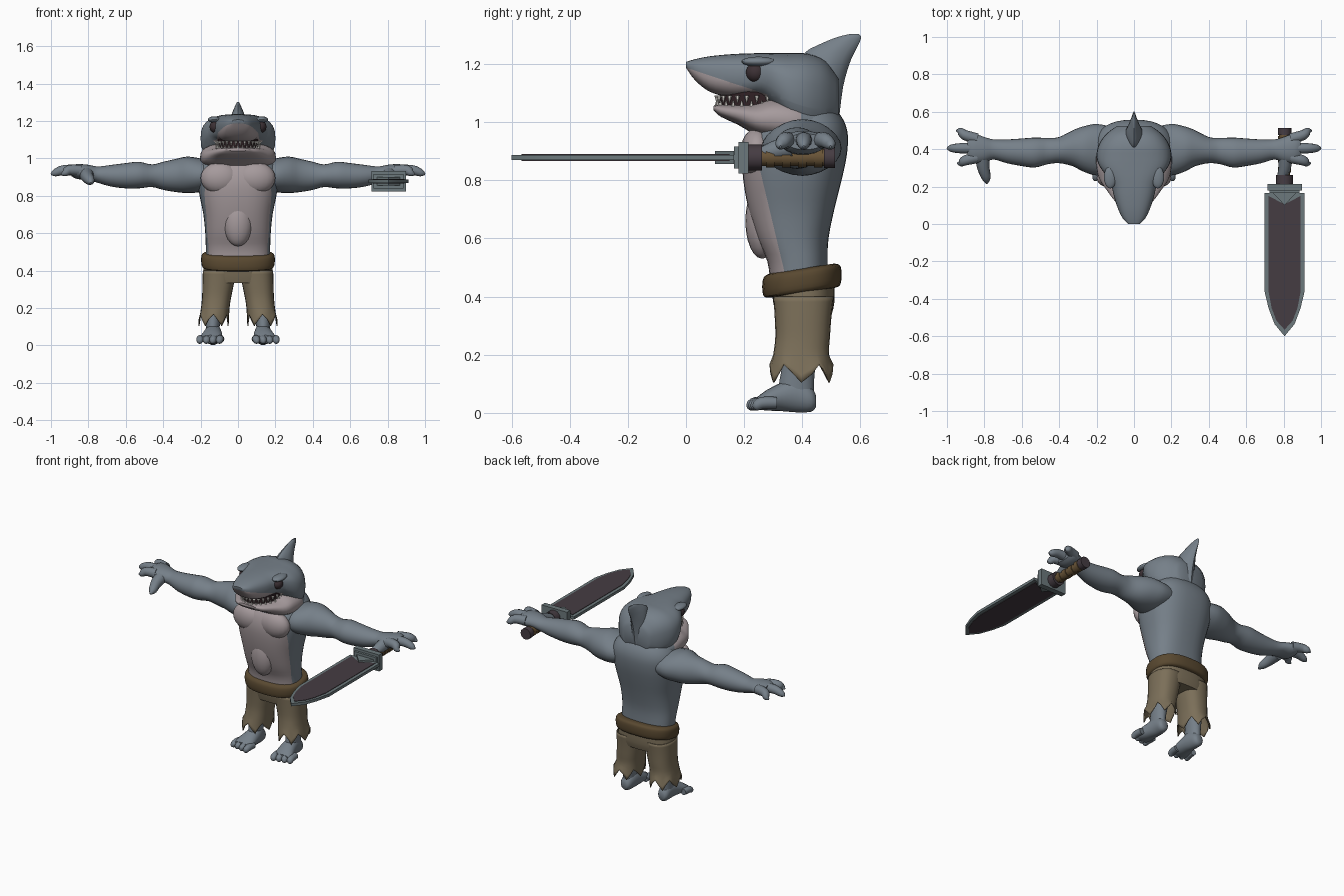
import bpy, bmesh, math
from mathutils import Matrix, Vector

cube = bpy.data.objects.get("Cube")
if cube:
    bpy.data.objects.remove(cube, do_unlink=True)


def material(name, r, g, b):
    m = bpy.data.materials.new(name)
    m.use_nodes = True
    m.diffuse_color = (r, g, b, 1)
    m.node_tree.nodes["Principled BSDF"].inputs["Base Color"].default_value = (r, g, b, 1)
    return m


SKIN = material("grey skin", .18, .215, .25)
BELLY = material("pale belly", .38, .325, .335)
CLOTH = material("tan cloth", .2, .16, .1)
BELT = material("brown belt", .1, .066, .03)
STEEL = material("steel edge", .15, .19, .2)
DARK = material("dark blade", .06, .045, .055)
GRIP = material("grip leather", .14, .088, .038)
EYE = material("eye", .045, .03, .035)
MOUTH = material("mouth", .03, .015, .018)
TOOTH = material("tooth", .8, .77, .72)
parts = []


def finish(name, bm, mats, mirror=False):
    bmesh.ops.recalc_face_normals(bm, faces=bm.faces)
    me = bpy.data.meshes.new(name)
    bm.to_mesh(me)
    bm.free()
    for m in mats:
        me.materials.append(m)
    ob = bpy.data.objects.new(name, me)
    bpy.context.collection.objects.link(ob)
    if mirror:
        ob.modifiers.new("Mirror", 'MIRROR')
    parts.append(ob)
    return ob


def spline(rows, steps):
    """Catmull-Rom through rows of any length."""
    out = []
    for i in range(len(rows) - 1):
        a, b, c, d = (rows[max(0, min(len(rows) - 1, i + k))] for k in (-1, 0, 1, 2))
        for s in range(steps):
            t = s / steps
            out.append([.5 * (2 * q + (r - p) * t + (2 * p - 5 * q + 4 * r - w) * t ** 2
                              + (3 * q - p - 3 * r + w) * t ** 3) for p, q, r, w in zip(a, b, c, d)])
    return out + [list(rows[-1])]


def skin_rings(rings, cap=True):
    bm = bmesh.new()
    vs = [[bm.verts.new(p) for p in ring] for ring in rings]
    n = len(vs[0])
    for a, b in zip(vs, vs[1:]):
        for i in range(n):
            bm.faces.new((a[i], a[(i + 1) % n], b[(i + 1) % n], b[i]))
    if cap:
        bm.faces.new(vs[0])
        bm.faces.new(vs[-1])
    return bm


def loft(rows, axis, n=24, p=2, steps=3, cap=True):
    """Rows: position on axis, then min and max on each of the other two axes."""
    others = [k for k in range(3) if k != axis]
    rings = []
    for t, u0, u1, v0, v1 in spline(rows, steps):
        ring = []
        for i in range(n):
            ang = 2 * math.pi * i / n
            c, s = math.cos(ang), math.sin(ang)
            q = [0, 0, 0]
            q[axis] = t
            q[others[0]] = (u0 + u1) / 2 + (u1 - u0) / 2 * math.copysign(abs(c) ** (2 / p), c)
            q[others[1]] = (v0 + v1) / 2 + (v1 - v0) / 2 * math.copysign(abs(s) ** (2 / p), s)
            ring.append(q)
        rings.append(ring)
    return skin_rings(rings, cap)


def sym(rows):
    """Expand a half width into a symmetric x range."""
    return [(t, -w, w, a, b) for t, w, a, b in rows]


def tube(name, path, mat, mirror=True, n=12):
    rows = spline(path, 3)
    pts = [Vector(r[:3]) for r in rows]
    rings = []
    for i, c in enumerate(pts):
        d = pts[min(i + 1, len(pts) - 1)] - pts[max(i - 1, 0)]
        u = d.cross(Vector((0, 0, 1))).normalized()
        v = u.cross(d).normalized()
        rings.append([c + rows[i][3] * (u * math.cos(a) + v * math.sin(a))
                      for a in (2 * math.pi * k / n for k in range(n))])
    return finish(name, skin_rings(rings), [mat], mirror)


def ball(name, loc, size, mat, mirror=True):
    bm = bmesh.new()
    bmesh.ops.create_uvsphere(bm, u_segments=20, v_segments=12, radius=1,
                              matrix=Matrix.Translation(loc) @ Matrix.Diagonal((*size, 1)))
    return finish(name, bm, [mat], mirror)


def prism(name, outline, z0, z1, mat):
    bm = skin_rings([[(x, y, z) for x, y in outline] for z in (z0, z1)])
    return finish(name, bm, [mat])


def cut(bm, co, no):
    bmesh.ops.bisect_plane(bm, geom=bm.verts[:] + bm.edges[:] + bm.faces[:], plane_co=co, plane_no=no)


def paint(bm, rule):
    for f in bm.faces:
        f.material_index = int(rule(f.calc_center_median()))


# Torso with pale front
bm = loft(sym([(.44, .17, .29, .49), (.52, .172, .28, .487), (.6, .175, .245, .49), (.7, .185, .215, .51),
               (.8, .205, .197, .535), (.88, .217, .195, .552), (.95, .215, .215, .557),
               (1.0, .19, .26, .545), (1.04, .15, .31, .52)]), 2, 36, 2.5)
cut(bm, (0, .335, .5), (0, 1, .24))
paint(bm, lambda c: c.y + .24 * c.z < .335 + .12)
finish("torso", bm, [SKIN, BELLY])
ball("chest_muscle", (.095, .245, .895), (.105, .058, .085), BELLY)
ball("stomach_muscle", (0, .262, .66), (.078, .058, .13), BELLY, False)

# Upper head and snout
bm = loft(sym([(0, .03, 1.187, 1.207), (.03, .06, 1.145, 1.216), (.08, .085, 1.105, 1.226),
               (.15, .108, 1.085, 1.233), (.21, .122, 1.083, 1.236), (.26, .15, 1.083, 1.237),
               (.31, .185, 1.04, 1.237), (.36, .2, .98, 1.237), (.42, .19, .95, 1.235),
               (.48, .15, .96, 1.21), (.525, .09, 1.0, 1.15)]), 1, 32, 2.6)
cut(bm, (0, 0, 1.187), (0, .33, 1))
cut(bm, (0, .39, 0), (0, 1, .1))
paint(bm, lambda c: c.z + .33 * c.y < 1.187 and c.y + .1 * c.z < .39)
finish("head", bm, [SKIN, BELLY])

# Lower jaw and throat
bm = loft(sym([(.095, .06, 1.04, 1.056), (.12, .1, 1.018, 1.06), (.18, .145, .99, 1.062),
               (.24, .185, .955, 1.066), (.3, .2, .935, 1.085), (.38, .2, .925, 1.08),
               (.46, .17, .93, 1.05)]), 1, 32, 2.5)
cut(bm, (0, .395, 1), (0, 1, 0))
paint(bm, lambda c: c.y < .395)
finish("lower_jaw", bm, [SKIN, BELLY])

# Mouth cavity and teeth
arc = [math.radians(a) for a in range(-90, 91, 12)]
prism("mouth_cavity", [(.108 * math.sin(a), .28 - .165 * math.cos(a)) for a in arc], 1.03, 1.11, MOUTH)
bm = bmesh.new()
for a in arc:
    for z, flip, shift in ((1.079, math.pi, 0), (1.062, 0, .1)):
        spot = Matrix.Translation((.117 * math.sin(a + shift), .28 - .175 * math.cos(a + shift), z))
        bmesh.ops.create_cone(bm, cap_ends=True, segments=6, radius1=.009, radius2=.001, depth=.026,
                              matrix=spot @ Matrix.Rotation(flip, 4, 'X'))
finish("teeth", bm, [TOOTH])

# Eyes, brows and head fin
ball("eye", (.118, .24, 1.17), (.034, .034, .034), EYE)
ball("brow", (.127, .25, 1.208), (.034, .06, .017), SKIN)
finish("head_fin", loft(sym([(1.0, .05, .38, .525), (1.12, .055, .4, .54), (1.2, .045, .4, .562),
                             (1.24, .033, .41, .58), (1.27, .02, .465, .595), (1.292, .011, .52, .602),
                             (1.302, .005, .56, .595)]), 2, 16, 1.6), [SKIN])

# Arms, fingers and thumbs
finish("arm", loft([(.12, .28, .52, .84, .985), (.2, .26, .535, .82, 1.0), (.27, .28, .522, .815, 1.01),
                    (.33, .31, .5, .82, .998), (.4, .325, .465, .832, .982), (.46, .32, .46, .847, .968),
                    (.53, .302, .462, .84, .982), (.6, .31, .457, .84, .975), (.68, .325, .452, .85, .965),
                    (.75, .345, .452, .87, .957), (.8, .33, .465, .885, .966), (.86, .325, .485, .89, .97),
                    (.89, .345, .475, .905, .96)], 0), [SKIN], True)
for name, y0, y1, reach in (("outer_finger", .455, .497, .95), ("middle_finger", .405, .405, 1.0),
                            ("inner_finger", .355, .325, .945)):
    tube(name, [(.84, y0, .935, .03), ((.86 + reach) / 2, (y0 + y1) / 2, .938, .027),
                (reach - .02, y1, .922, .019), (reach, y1, .915, .004)], SKIN)
tube("thumb", [(.81, .36, .915, .04), (.805, .3, .9, .033), (.79, .245, .88, .024), (.787, .215, .868, .005)], SKIN)

# Trousers with a ragged hem
finish("trouser_hips", loft(sym([(.335, .185, .31, .5), (.38, .187, .3, .51), (.46, .18, .29, .51)]), 2, 32, 2.5), [CLOTH])
bm = loft([(.4, .012, .188, .3, .508), (.33, .022, .19, .305, .5), (.26, .036, .192, .307, .495),
           (.2, .045, .198, .3, .492), (.105, .05, .212, .287, .507)], 2, 24, 2.4, cap=False)
hem = (1, .7, .35, .6)
bm.verts.ensure_lookup_table()
for i, v in enumerate(bm.verts):
    if v.co.z < .2:
        v.co.z = .2 - (.2 - v.co.z) * hem[i % 24 % 4]
leg = finish("trouser_leg", bm, [CLOTH], True)
leg.modifiers.new("Thickness", 'SOLIDIFY').thickness = .006

# Sloping belt
bm = loft(sym([(.413, .165, .29, .51), (.42, .19, .268, .53), (.455, .197, .262, .535),
               (.487, .192, .268, .53), (.497, .165, .29, .51)]), 2, 36, 2.5)
for v in bm.verts:
    v.co.z += (v.co.y - .4) * .15
finish("belt", bm, [BELT])

# Shins, feet and toes
finish("shin", loft([(.27, .07, .18, .34, .46), (.16, .09, .175, .33, .445), (.1, .098, .172, .32, .44),
                     (.05, .1, .17, .32, .44)], 2, 20), [SKIN], True)
finish("foot", loft([(.447, .115, .155, .02, .06), (.43, .1, .17, .004, .09), (.38, .09, .175, .002, .12),
                     (.33, .085, .185, .006, .105), (.28, .083, .2, .008, .08), (.245, .09, .205, .012, .055)],
                    1, 20), [SKIN], True)
for k in range(4):
    x, y = .097 + k * .035, .24 + .007 * k
    tube("toe", [(x - .004, y + .05, .035, .02), (x, y, .034, .021), (x + .003, y - .022, .022, .016),
                 (x + .003, y - .03, .018, .004)], SKIN)

# Sword blade, held flat under the left palm
SX, SZ = .805, .878


def outline(w, back, notch, shoulder, tip):
    right = [(w, back), (w, shoulder), (w * .8, shoulder - .09), (w * .5, (shoulder + tip) / 2 - .055)]
    return ([(SX, notch)] + [(SX + x, y) for x, y in right] + [(SX, tip)]
            + [(SX - x, y) for x, y in reversed(right)])


prism("blade_edge", outline(.107, .165, .165, -.36, -.6), SZ - .009, SZ + .009, STEEL)
prism("blade_core", outline(.086, .15, .105, -.36, -.565), SZ - .012, SZ + .012, DARK)
prism("blade_root", [(SX - .075, .18), (SX, .1), (SX + .075, .18)], SZ - .022, SZ + .022, STEEL)

# Guard plates
for y0, y1, w, h in ((.165, .185, .08, .038), (.18, .215, .092, .054)):
    prism("guard", [(SX - w, y0), (SX + w, y0), (SX + w, y1), (SX - w, y1)], SZ - h, SZ + h, STEEL)


# Handle, wraps and pommel
def band(name, y0, y1, r, mat):
    finish(name, loft([(y, SX - r, SX + r, SZ - r, SZ + r) for y in (y0, y1)], 1, 12, steps=1), [mat])


band("grip", .2, .5, .029, GRIP)
band("collar", .21, .262, .045, DARK)
for k in range(4):
    band("grip_wrap", .275 + k * .055, .305 + k * .055, .034, GRIP)
band("pommel", .475, .512, .036, DARK)

# Smooth shading with sharp corners kept
bpy.ops.object.select_all(action='DESELECT')
for ob in parts:
    ob.select_set(True)
bpy.context.view_layer.objects.active = parts[0]
bpy.ops.object.shade_smooth_by_angle(angle=math.radians(40))
